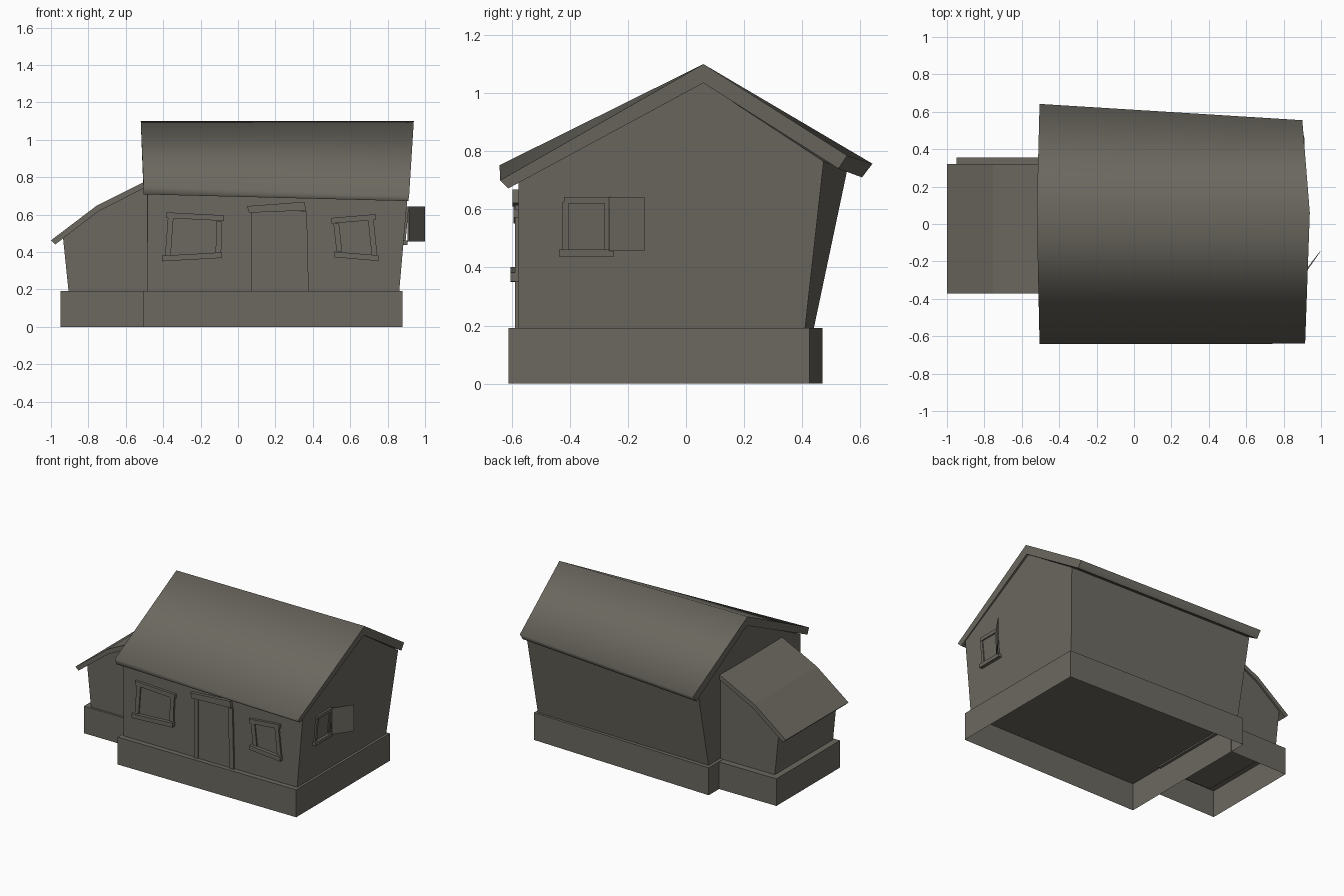
import bpy, bmesh, math

if "Cube" in bpy.data.objects:
    bpy.data.objects.remove(bpy.data.objects["Cube"])

stone = bpy.data.materials.new("weathered grey")
stone.diffuse_color = (0.148, 0.139, 0.116, 1)
stone.use_nodes = True
stone.node_tree.nodes["Principled BSDF"].inputs["Base Color"].default_value = stone.diffuse_color


def loft(name, a, b, cap_a=True, cap_b=True, mat=stone):
    """Solid between two matching rings of points."""
    bm = bmesh.new()
    va = [bm.verts.new(p) for p in a]
    vb = [bm.verts.new(p) for p in b]
    n = len(a)
    for i in range(n):
        j = (i + 1) % n
        bm.faces.new((va[i], va[j], vb[j], vb[i]))
    if cap_a:
        bm.faces.new(va[::-1])
    if cap_b:
        bm.faces.new(vb)
    bmesh.ops.recalc_face_normals(bm, faces=bm.faces)
    # an open foundation still has to face outwards
    if not cap_a:
        top = max(bm.faces, key=lambda f: f.calc_center_median().z)
        if top.normal.z < 0:
            bmesh.ops.reverse_faces(bm, faces=bm.faces)
    me = bpy.data.meshes.new(name)
    bm.to_mesh(me)
    bm.free()
    me.materials.append(mat)
    ob = bpy.data.objects.new(name, me)
    bpy.context.collection.objects.link(ob)
    return ob


def front_plate(name, pts, depth):
    """Flat x-z outline standing out from the front wall."""
    return loft(name, [(x, -0.57, z) for x, z in pts],
                [(x, -0.576 - depth, z) for x, z in pts])


def side_plate(name, y0, y1, z0, z1, depth):
    """Box standing out from the leaning right wall."""
    wall = lambda z: 0.862 + (z - 0.19) * 0.09
    pts = [(y0, z0), (y1, z0), (y1, z1), (y0, z1)]
    return loft(name, [(wall(z) - 0.01, y, z) for y, z in pts],
                [(wall(z) + depth, y, z) for y, z in pts])


# Foundations, open underneath
def foundation(name, pts, h):
    return loft(name, [(x, y, 0) for x, y in pts], [(x, y, h) for x, y in pts], cap_a=False)


foundation("main_foundation", [(-0.505, -0.612), (0.88, -0.612), (0.88, 0.425), (-0.505, 0.47)], 0.192)
foundation("annex_foundation", [(-0.95, -0.35), (-0.50, -0.35), (-0.50, 0.355), (-0.95, 0.355)], 0.19)

# Main house walls: leaning gable ends
loft("main_walls",
     [(-0.483, -0.576, 0.19), (-0.483, 0.44, 0.19), (-0.483, 0.555, 0.735),
      (-0.49, 0.06, 1.037), (-0.483, -0.576, 0.725)],
     [(0.862, -0.576, 0.19), (0.862, 0.41, 0.19), (0.91, 0.474, 0.765),
      (0.92, 0.06, 1.037), (0.906, -0.576, 0.692)])

# Main roof: sagging shell, softly shaded across the ridge
roof = loft("main_roof",
            [(-0.505, -0.642, 0.752), (-0.52, 0.06, 1.10), (-0.505, 0.642, 0.757),
             (-0.505, 0.606, 0.71), (-0.515, 0.06, 1.035), (-0.505, -0.625, 0.708)],
            [(0.915, -0.64, 0.70), (0.94, 0.06, 1.10), (0.90, 0.555, 0.785),
             (0.90, 0.525, 0.74), (0.935, 0.06, 1.035), (0.91, -0.612, 0.672)])
for p in roof.data.polygons:
    p.use_smooth = True
for e in roof.data.edges:
    a, b = e.vertices
    if a // 6 == b // 6 or a % 6 > 2:
        e.use_edge_sharp = True

# Side annex: walls under a bent lean-to roof
annex = [(-0.905, 0.18), (-0.48, 0.18), (-0.48, 0.765), (-0.75, 0.632), (-0.937, 0.49)]
loft("annex_walls", [(x, -0.335, z) for x, z in annex], [(x, 0.31, z) for x, z in annex])
lean = [(-0.48, 0.785), (-0.755, 0.648), (-1.0, 0.462), (-0.977, 0.44), (-0.745, 0.618), (-0.48, 0.752)]
loft("annex_roof", [(x, -0.372, z) for x, z in lean], [(x, 0.322, z) for x, z in lean])

# Front windows: crooked frames from four bars, plus a pane
def front_window(name, tl, tr, br, bl, w):
    (ax, az), (bx, bz), (cx, cz), (dx, dz) = tl, tr, br, bl
    front_plate(name + "_header", [tl, tr, (bx, bz - w), (ax, az - w)], 0.018)
    front_plate(name + "_sill", [(dx, dz + w), (cx, cz + w), br, bl], 0.028)
    front_plate(name + "_left_bar", [(ax + .01, az - w), (ax + .01 + w, az - w),
                                     (dx + .015 + w, dz + w), (dx + .015, dz + w)], 0.012)
    front_plate(name + "_right_bar", [(bx - .01 - w, bz - w), (bx - .01, bz - w),
                                      (cx - .005, cz + w), (cx - .005 - w, cz + w)], 0.012)
    front_plate(name + "_pane", [(ax + .02, az - .02), (bx - .02, bz - .02),
                                 (cx - .02, cz + .02), (dx + .03, dz + .02)], 0.003)


front_window("left_window", (-0.385, 0.612), (-0.075, 0.596), (-0.085, 0.368), (-0.405, 0.35), 0.03)
front_window("right_window", (0.50, 0.582), (0.735, 0.602), (0.75, 0.352), (0.512, 0.372), 0.03)

# Front door with frame and crooked lintel
front_plate("door_panel", [(0.07, 0.19), (0.37, 0.19), (0.36, 0.615), (0.07, 0.615)], 0.004)
front_plate("door_left_post", [(0.07, 0.19), (0.10, 0.19), (0.10, 0.615), (0.07, 0.615)], 0.012)
front_plate("door_right_post", [(0.345, 0.19), (0.378, 0.19), (0.368, 0.615), (0.335, 0.615)], 0.012)
front_plate("door_lintel", [(0.06, 0.61), (0.365, 0.622), (0.355, 0.668), (0.048, 0.645)], 0.022)

# Side window with an open shutter
side_plate("side_window_header", -0.42, -0.26, 0.62, 0.643, 0.012)
side_plate("side_window_sill", -0.437, -0.248, 0.438, 0.462, 0.022)
side_plate("side_window_front_bar", -0.425, -0.405, 0.46, 0.625, 0.01)
side_plate("side_window_back_bar", -0.28, -0.262, 0.46, 0.625, 0.01)
side_plate("side_window_pane", -0.41, -0.275, 0.46, 0.625, 0.003)
hinge = [(0.905, -0.262), (0.993, -0.148), (1.0, -0.143), (0.915, -0.265)]
loft("shutter", [(x, y, 0.457) for x, y in hinge], [(x, y, 0.642) for x, y in hinge])
